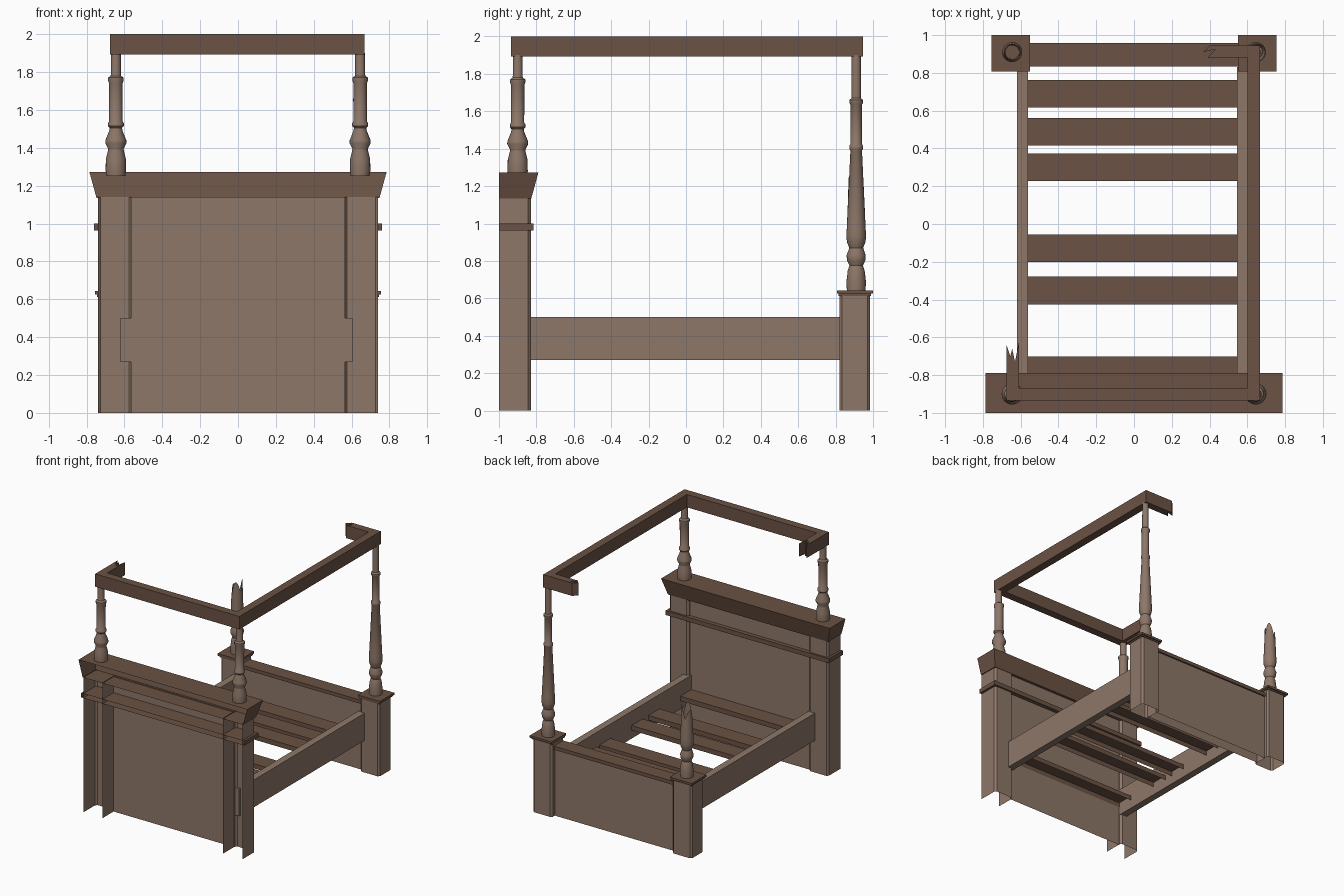
import bpy, bmesh, math
from mathutils import Vector

if "Cube" in bpy.data.objects:
    bpy.data.objects.remove(bpy.data.objects["Cube"])


def material(name, col):
    m = bpy.data.materials.new(name)
    m.diffuse_color = (*col, 1)
    m.use_nodes = True
    m.node_tree.nodes["Principled BSDF"].inputs["Base Color"].default_value = m.diffuse_color
    return m


LIGHT = material("light_wood", (0.27, 0.185, 0.14))
DARK = material("dark_wood", (0.145, 0.085, 0.058))


def finish(name, bm, mat):
    bm.normal_update()
    me = bpy.data.meshes.new(name)
    bm.to_mesh(me)
    bm.free()
    ob = bpy.data.objects.new(name, me)
    bpy.context.collection.objects.link(ob)
    me.materials.append(mat)
    return ob


def box(name, x, y, z, mat, skip=(), chamfer=0, front_only=False, flare=0):
    """Box from ranges; skip lists outward directions left open."""
    bm = bmesh.new()
    bmesh.ops.create_cube(bm, size=1)
    for v in bm.verts:
        v.co = Vector([r[0] if c < 0 else r[1] for r, c in zip((x, y, z), v.co)])
    bm.normal_update()
    dead = [f for f in bm.faces for d in skip if f.normal.dot(Vector(d)) > 0.9]
    if chamfer:
        ym = sum(y) / 2
        es = [e for e in bm.edges
              if abs(e.verts[0].co.z - e.verts[1].co.z) > 1e-4
              and (not front_only or e.verts[0].co.y > ym)]
        bmesh.ops.bevel(bm, geom=es, offset=chamfer, segments=1, affect='EDGES')
        bm.normal_update()
        dead = [f for f in bm.faces for d in skip if f.normal.dot(Vector(d)) > 0.9]
    if flare:  # top spreads outwards and forwards
        for v in bm.verts:
            if v.co.z > sum(z) / 2:
                v.co.x += math.copysign(flare, v.co.x)
                if v.co.y > sum(y) / 2:
                    v.co.y += flare
    bmesh.ops.delete(bm, geom=dead, context='FACES')
    return finish(name, bm, mat)


def turned(name, x, y, profile, mat, jag=0, n=24):
    """Lathe-turned spindle; jag splinters the top ring."""
    bm = bmesh.new()
    rings = []
    for i, (r, z) in enumerate(profile):
        top = jag and i == len(profile) - 1
        ring = []
        for k in range(n):
            a = 2 * math.pi * k / n
            dz = jag * (abs(math.sin(1.5 * a + 0.4)) - 0.5 + 0.3 * math.cos(a)) if top else 0
            ring.append(bm.verts.new((x + r * math.cos(a), y + r * math.sin(a), z + dz)))
        rings.append(ring)
    for a, b in zip(rings, rings[1:]):
        for k in range(n):
            j = (k + 1) % n
            bm.faces.new((a[k], a[j], b[j], b[k]))
    ob = finish(name, bm, mat)
    bpy.context.view_layer.objects.active = ob
    ob.select_set(True)
    bpy.ops.object.shade_smooth_by_angle(angle=math.radians(40))
    ob.select_set(False)


def prism(name, outline, z0, z1, mat):
    """Plan outline extruded upwards."""
    bm = bmesh.new()
    f = bm.faces.new([bm.verts.new((px, py, z0)) for px, py in outline])
    r = bmesh.ops.extrude_face_region(bm, geom=[f])
    for v in r["geom"]:
        if isinstance(v, bmesh.types.BMVert):
            v.co.z = z1
    bmesh.ops.recalc_face_normals(bm, faces=bm.faces)
    return finish(name, bm, mat)


UP, DOWN, BACK = (0, 0, 1), (0, 0, -1), (0, -1, 0)

# Turned post profiles (radius, height)
HEAD = [(0.05, 1.25), (0.054, 1.28), (0.053, 1.34), (0.042, 1.385), (0.041, 1.395),
        (0.056, 1.425), (0.055, 1.44), (0.035, 1.49), (0.033, 1.505), (0.042, 1.515),
        (0.042, 1.53), (0.035, 1.54), (0.036, 1.74), (0.041, 1.755), (0.041, 1.77),
        (0.028, 1.78), (0.026, 1.79), (0.026, 1.9)]
LOWER = [(0.05, 0.64), (0.052, 0.69), (0.045, 0.75), (0.036, 0.775), (0.05, 0.805),
         (0.051, 0.83), (0.037, 0.87), (0.049, 0.90), (0.053, 0.93), (0.05, 0.98)]
FOOT = LOWER + [(0.031, 1.39), (0.037, 1.4), (0.037, 1.415), (0.03, 1.425),
                (0.03, 1.635), (0.037, 1.645), (0.037, 1.66), (0.026, 1.67), (0.025, 1.9)]

for side, s in (("left", -1), ("right", 1)):
    def span(a, b):
        return tuple(sorted((s * a, s * b)))
    # Headboard channel posts, open at the back
    box(f"headboard_post_{side}", span(0.56, 0.74), (-1, -0.83), (0, 1.14), LIGHT,
        (UP, DOWN, BACK), 0.015, True)
    turned(f"headboard_spindle_{side}", s * 0.645, -0.9, HEAD, LIGHT)
    # Footboard posts with stepped caps
    box(f"footboard_post_{side}", span(0.56, 0.74), (0.82, 0.985), (0, 0.62), LIGHT,
        (UP, DOWN), 0.015)
    box(f"footboard_cap_lower_{side}", span(0.555, 0.745), (0.815, 0.99), (0.613, 0.628), DARK)
    box(f"footboard_cap_{side}", span(0.55, 0.755), (0.808, 1.0), (0.625, 0.643), DARK)

# Side rails
box("side_rail_left", (-0.62, -0.56), (-0.85, 0.83), (0.27, 0.5), LIGHT)
box("side_rail_right", (0.545, 0.605), (-0.85, 0.83), (0.27, 0.5), LIGHT)

# Intact and broken foot spindles
turned("foot_spindle_right", 0.645, 0.91, FOOT, LIGHT)
turned("foot_spindle_broken", -0.645, 0.91, LOWER + [(0.045, 1.1), (0.041, 1.19)], LIGHT, 0.1)

# Headboard panel, moulding and flared crown, all hollow behind
box("headboard_panel", (-0.565, 0.565), (-0.855, -0.85), (0, 1.14), LIGHT, (DOWN,))
box("headboard_moulding", (-0.76, 0.76), (-1, -0.815), (0.963, 1.0), DARK, (BACK,))
box("headboard_crown", (-0.747, 0.747), (-1, -0.827), (1.135, 1.273), DARK, (BACK,), flare=0.038)

# Footboard panel and ledge
box("footboard_panel", (-0.565, 0.565), (0.85, 0.945), (0, 0.57), LIGHT, (UP, DOWN))
box("footboard_ledge", (-0.565, 0.565), (0.835, 0.958), (0.56, 0.59), DARK)

# Slats: channels open underneath
for i, y in enumerate((0.69, 0.488, 0.3, -0.128, -0.352, -0.775)):
    box(f"slat_{i + 1}", (-0.575, 0.56), (y - 0.073, y + 0.073), (0.34, 0.38), DARK, (DOWN,))

# Broken canopy frame: front bar, right bar, and two splintered stubs
prism("canopy_frame", [
    (-0.675, -0.935), (0.668, -0.935), (0.668, 0.945), (0.40, 0.945), (0.365, 0.91),
    (0.43, 0.925), (0.39, 0.882), (0.6, 0.882), (0.6, -0.868), (-0.61, -0.868),
    (-0.61, -0.63), (-0.63, -0.73), (-0.645, -0.66), (-0.655, -0.70), (-0.675, -0.64)],
    1.892, 2.0, DARK)
